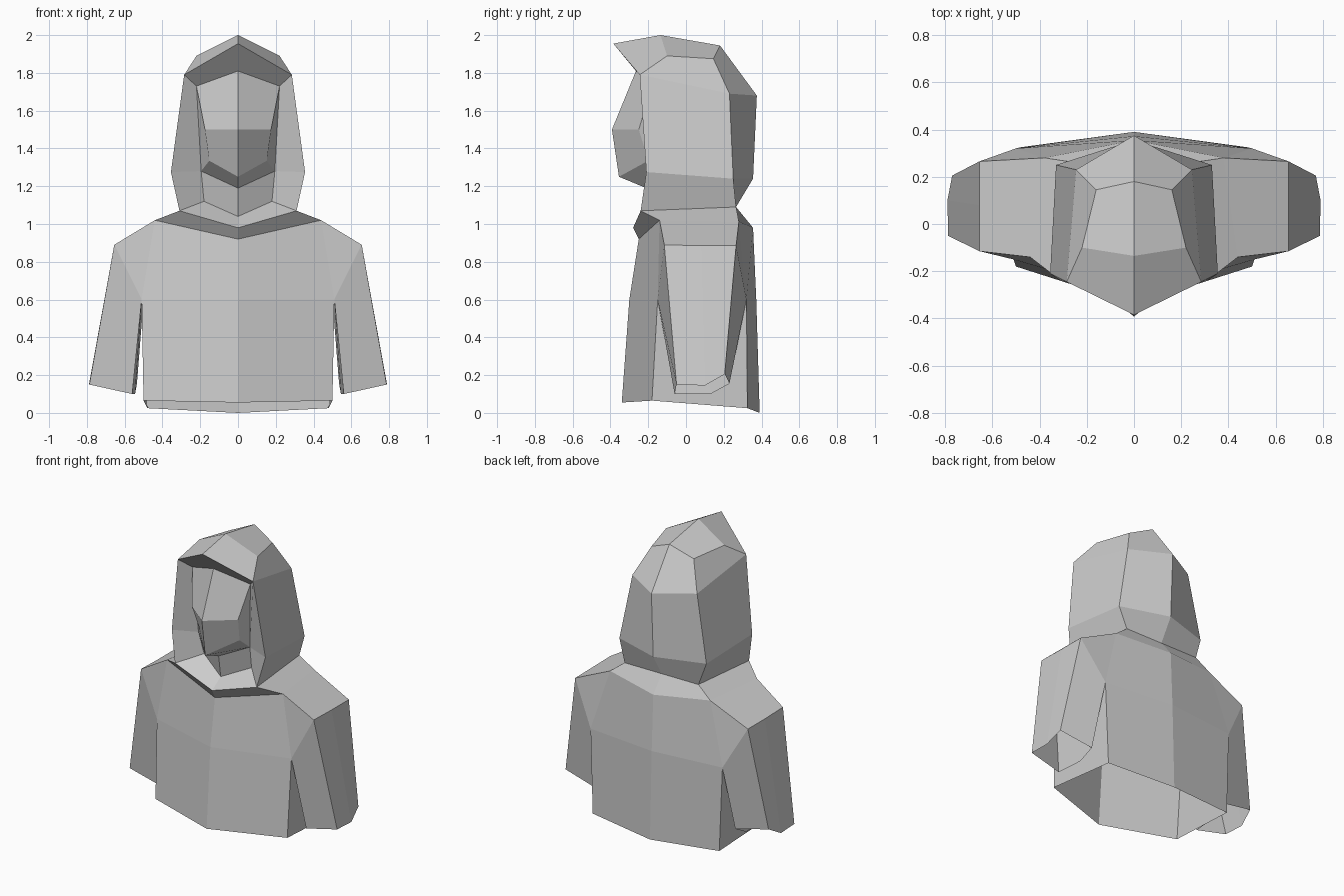
import bpy
import bmesh
from mathutils import Vector

if "Cube" in bpy.data.objects:
    bpy.data.objects.remove(bpy.data.objects["Cube"])


def strips(*rows):
    """Quads between neighbouring rows of points."""
    faces = []
    for a, b in zip(rows, rows[1:]):
        for i in range(len(a) - 1):
            faces.append((a[i], a[i + 1], b[i + 1], b[i]))
    return faces


def build(name, faces, forward=False):
    """Flat-faced object from half-side faces, mirrored across x = 0."""
    bm = bmesh.new()
    for face in faces:
        for s in (1, -1):
            bm.faces.new([bm.verts.new((s * x, y, z)) for x, y, z in face])
    bmesh.ops.remove_doubles(bm, verts=bm.verts, dist=0.001)
    bmesh.ops.recalc_face_normals(bm, faces=bm.faces)
    if forward:
        total = sum((f.normal * f.calc_area() for f in bm.faces), Vector())
        if total.y > 0:
            bmesh.ops.reverse_faces(bm, faces=bm.faces)
    mesh = bpy.data.meshes.new(name)
    bm.to_mesh(mesh)
    bm.free()
    obj = bpy.data.objects.new(name, mesh)
    bpy.context.collection.objects.link(obj)
    return obj


# Shared edges where the parts meet
hood_front = [(.285, -.245, 1.79), (.355, -.21, 1.275), (.31, -.24, 1.07)]
hood_back = [(.245, .23, 1.69), (.33, .25, 1.24), (.28, .265, 1.09)]
hood_spine = [(0, .375, 1.68), (0, .355, 1.24), (0, .265, 1.09)]
hood_tip = (0, -.385, 1.955)
collar_tip = (0, -.28, .98)
shoulder = [(.655, -.115, .89), (.655, .08, .885), (.655, .265, .885)]
armpit = [(.51, -.15, .6), (.51, .1, .6), (.50, .32, .6)]
yoke_front, yoke_back = (.44, -.14, 1.02), (.38, .28, 1.013)
chest_top, back_top = (0, -.25, .92), (0, .355, .98)

# Hood: sides and back, crown, upper side panel
crown_side = [hood_front[0], (.22, -.10, 1.89), (.16, .145, 1.875), hood_back[0]]
crown_ridge = [hood_tip, (0, -.135, 2.0), (0, .18, 1.945), hood_spine[0]]
build("hood", strips(hood_front, hood_back, hood_spine)
      + strips(crown_ridge, crown_side) + [crown_side])

# Face covering, neck and the hood lining around them
brow, brow_mid = (.22, -.18, 1.73), (0, -.265, 1.81)
jaw, throat = (.195, -.15, 1.28), (.18, -.11, 1.12)
chin_mid, throat_mid = (0, -.21, 1.19), (0, -.187, 1.04)
cheek = [brow, (.175, -.25, 1.5), (.152, -.20, 1.335), jaw]
profile = [brow_mid, (0, -.392, 1.5), (0, -.355, 1.25), chin_mid]
build("face", strips(profile, cheek)
      + [cheek, (chin_mid, jaw, throat, throat_mid)]
      + strips(hood_front, [brow, jaw, throat])
      + [(hood_tip, hood_front[0], brow, brow_mid),
         (collar_tip, hood_front[2], throat, throat_mid)], forward=True)

# Torso: open-bottomed body, shoulder yoke and collar
waist = [(0, -.30, .6), armpit[0], armpit[2], (0, .372, .6)]
hem = [(0, -.34, .055), (.50, -.18, .065), (.48, .325, .025), (0, .39, 0)]
build("torso", strips(waist, hem) + [
    (chest_top, yoke_front, armpit[0], waist[0]),
    (back_top, yoke_back, armpit[2], waist[3]),
    (yoke_front, shoulder[0], armpit[0]),
    (yoke_back, shoulder[2], armpit[2]),
    (yoke_front, yoke_back, shoulder[2], shoulder[1], shoulder[0]),
    (hood_front[2], hood_back[2], yoke_back, yoke_front),
    (hood_spine[2], hood_back[2], yoke_back, back_top),
    (collar_tip, hood_front[2], yoke_front, chest_top)])

# Sleeves: open six-sided tubes
top = shoulder + armpit[::-1]
cuff = [(.787, -.05, .15), (.79, .10, .145), (.77, .205, .205),
        (.535, .23, .155), (.545, .13, .10), (.56, -.06, .10)]
build("sleeves", strips(top + top[:1], cuff + cuff[:1]))
